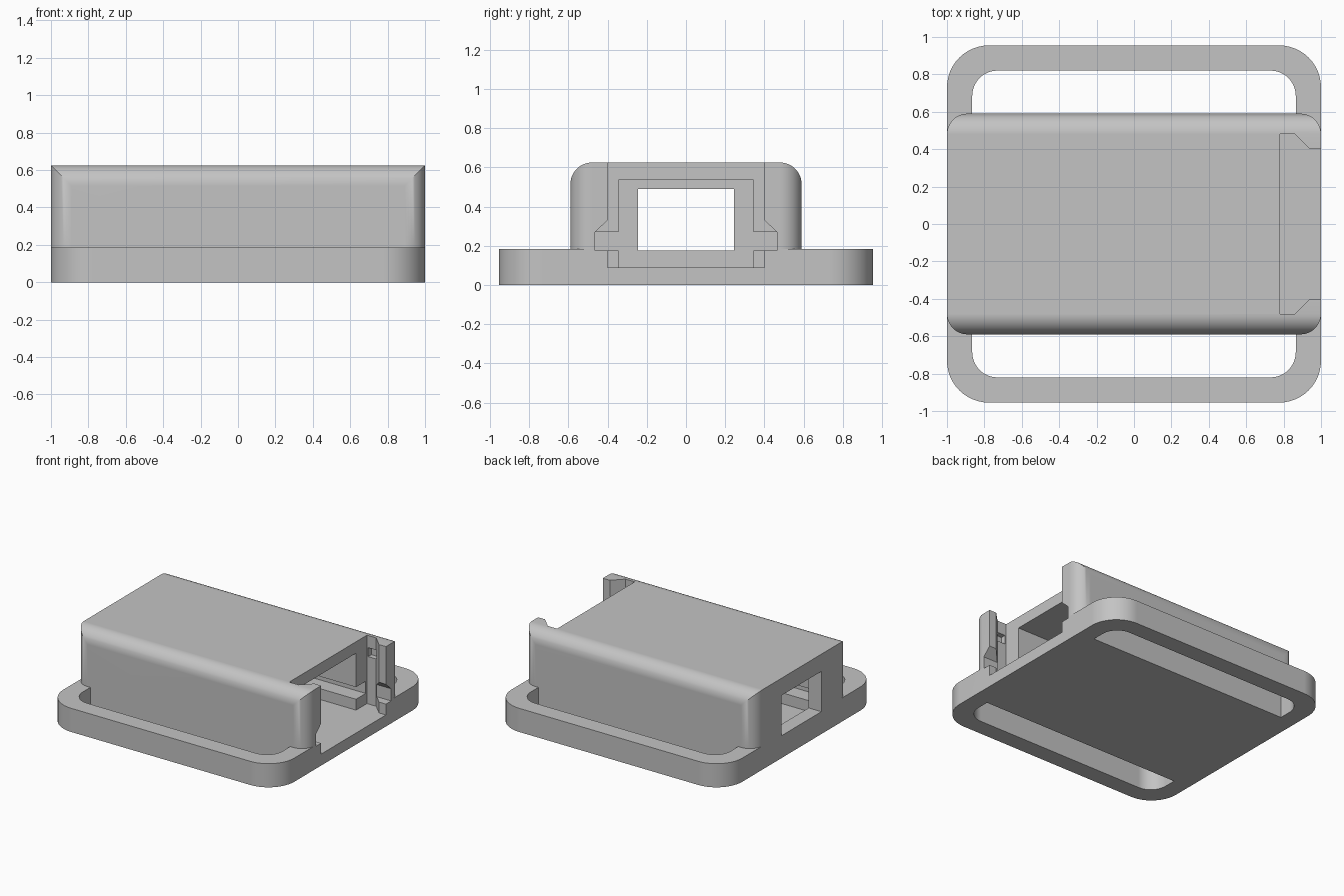
import bpy, bmesh, math
from mathutils import Vector

default = bpy.data.objects.get("Cube")
if default:
    bpy.data.objects.remove(default, do_unlink=True)

grey = bpy.data.materials.new("plain_grey")
grey.use_nodes = True
colour = (0.55, 0.55, 0.55, 1)
grey.diffuse_color = colour
grey.node_tree.nodes["Principled BSDF"].inputs["Base Color"].default_value = colour


def prism(name, points, axis, lo, hi):
    """Extrude a 2D outline: (x, y) along z, or (y, z) along x."""
    bm = bmesh.new()
    if axis == "z":
        verts = [bm.verts.new((a, b, lo)) for a, b in points]
        step = Vector((0, 0, hi - lo))
    else:
        verts = [bm.verts.new((lo, a, b)) for a, b in points]
        step = Vector((hi - lo, 0, 0))
    face = bm.faces.new(verts)
    out = bmesh.ops.extrude_face_region(bm, geom=[face])
    moved = [g for g in out["geom"] if isinstance(g, bmesh.types.BMVert)]
    bmesh.ops.translate(bm, verts=moved, vec=step)
    bmesh.ops.recalc_face_normals(bm, faces=bm.faces)
    mesh = bpy.data.meshes.new(name)
    bm.to_mesh(mesh)
    bm.free()
    mesh.materials.append(grey)
    obj = bpy.data.objects.new(name, mesh)
    bpy.context.collection.objects.link(obj)
    return obj


def rounded(a0, a1, b0, b1, r_low, r_high, steps=12):
    """Rectangle outline with separate radii on its low-b and high-b corners."""
    corners = [(a1, b0, -1, 1, r_low, -90), (a1, b1, -1, -1, r_high, 0),
               (a0, b1, 1, -1, r_high, 90), (a0, b0, 1, 1, r_low, 180)]
    points = []
    for a, b, sa, sb, r, start in corners:
        if r == 0:
            points.append((a, b))
            continue
        for i in range(steps + 1):
            t = math.radians(start + 90 * i / steps)
            points.append((a + sa * r + r * math.cos(t), b + sb * r + r * math.sin(t)))
    return points


def box(name, x0, x1, y0, y1, z0, z1):
    return prism(name, rounded(x0, x1, y0, y1, 0, 0), "z", z0, z1)


def combine(target, other, operation):
    mod = target.modifiers.new("combine", "BOOLEAN")
    mod.operation = operation
    mod.solver = "EXACT"
    mod.object = other
    bpy.ops.object.select_all(action="DESELECT")
    bpy.context.view_layer.objects.active = target
    target.select_set(True)
    bpy.ops.object.modifier_apply(modifier=mod.name)
    bpy.data.objects.remove(other, do_unlink=True)


# Base plate with a strap slot along the front and the back
housing = prism("strap_housing", rounded(-1, 1, -0.955, 0.955, 0.225, 0.225), "z", 0, 0.185)
for slot in (rounded(-0.865, 0.865, 0.5, 0.82, 0, 0.135),
             rounded(-0.865, 0.865, -0.82, -0.5, 0.135, 0)):
    combine(housing, prism("slot_cutter", slot, "z", -0.1, 0.3), "DIFFERENCE")

# Raised body: rounded plan crossed with a rounded end profile
body = prism("body", rounded(-1, 1, -0.59, 0.59, 0.11, 0.11), "z", 0, 0.7)
profile = prism("profile", rounded(-0.59, 0.59, -0.1, 0.625, 0, 0.11), "x", -1.1, 1.1)
combine(body, profile, "INTERSECT")
combine(housing, body, "UNION")

# Main cavity, end window and the side grooves for a circuit board
combine(housing, box("cavity", -0.89, 0.85, -0.345, 0.345, 0.09, 0.535), "DIFFERENCE")
combine(housing, box("window", -1.1, -0.8, -0.245, 0.245, 0.175, 0.49), "DIFFERENCE")

# Lid pocket at the open end, with tapered retaining lips
pocket = [(0.78, -0.48), (0.86, -0.48), (0.94, -0.40), (1.1, -0.40),
          (1.1, 0.40), (0.94, 0.40), (0.86, 0.48), (0.78, 0.48)]
combine(housing, prism("lid_pocket", pocket, "z", 0.09, 0.8), "DIFFERENCE")
combine(housing, box("board_groove", -0.89, 1.1, -0.465, 0.465, 0.175, 0.27), "DIFFERENCE")

# Sloped relief above the groove where it passes through the lips
relief = [(-0.465, 0.2), (0.465, 0.2), (0.465, 0.27),
          (0.395, 0.335), (-0.395, 0.335), (-0.465, 0.27)]
combine(housing, prism("lip_relief", relief, "x", 0.85, 1.1), "DIFFERENCE")

# Small latch recesses in the pocket walls
combine(housing, box("latch_recess", 0.79, 0.87, -0.52, 0.52, 0.46, 0.53), "DIFFERENCE")

# Smooth fillets, crisp edges
bpy.ops.object.select_all(action="DESELECT")
bpy.context.view_layer.objects.active = housing
housing.select_set(True)
bpy.ops.object.shade_smooth_by_angle(angle=math.radians(30))
weighted = housing.modifiers.new("weighted_normals", "WEIGHTED_NORMAL")
weighted.keep_sharp = True
